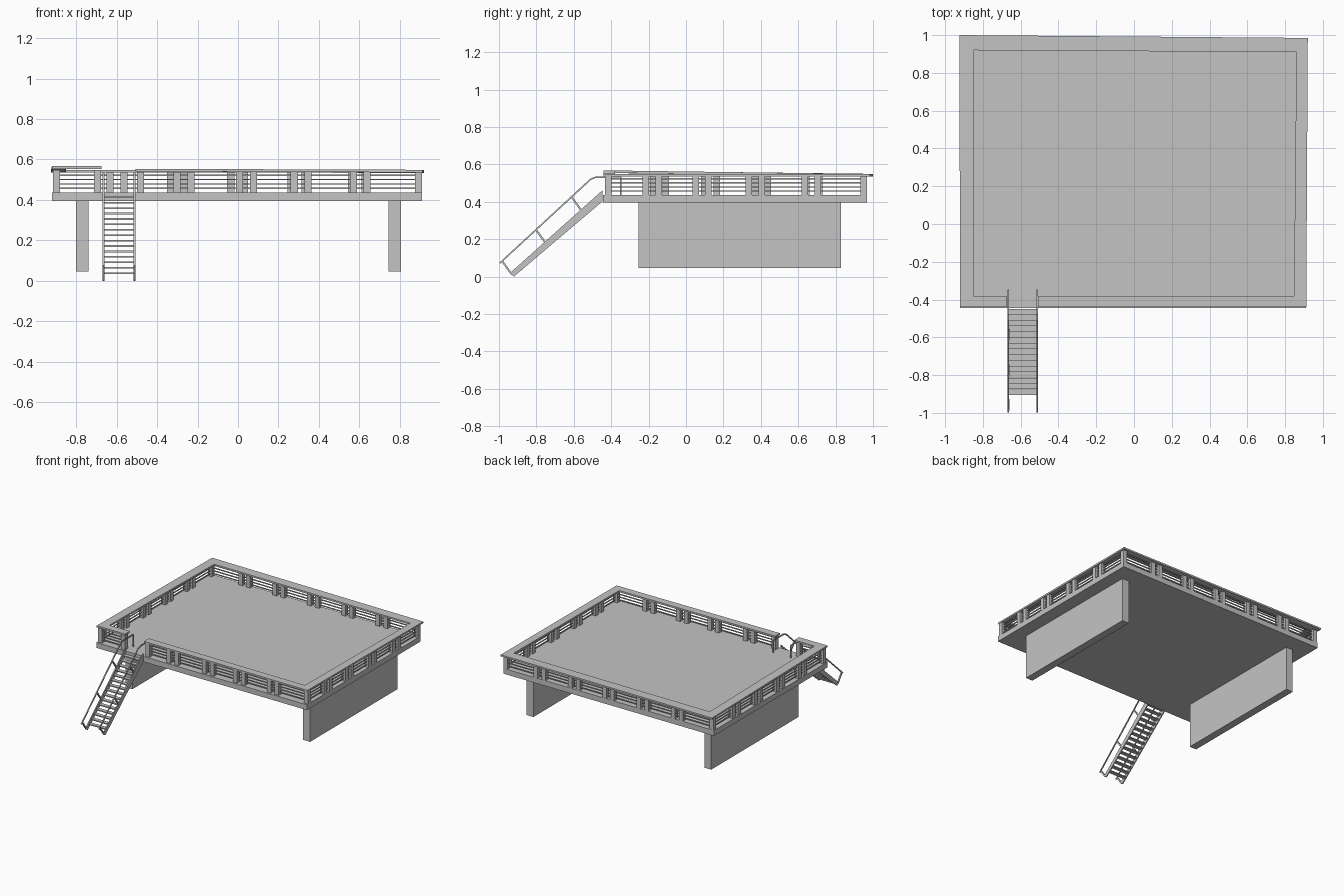
import bpy, bmesh
from mathutils import Vector

if "Cube" in bpy.data.objects:
    bpy.data.objects.remove(bpy.data.objects["Cube"])

mat = bpy.data.materials.new("plain grey")
mat.diffuse_color = (0.55, 0.55, 0.55, 1)
mat.use_nodes = True
mat.node_tree.nodes["Principled BSDF"].inputs["Base Color"].default_value = mat.diffuse_color


def finish(bm, name):
    bmesh.ops.recalc_face_normals(bm, faces=bm.faces)
    me = bpy.data.meshes.new(name)
    bm.to_mesh(me)
    bm.free()
    me.materials.append(mat)
    ob = bpy.data.objects.new(name, me)
    bpy.context.collection.objects.link(ob)
    return ob


def prism(bm, pts, offset):
    """Extrude a polygon of 3D points along an offset."""
    a = [bm.verts.new(p) for p in pts]
    b = [bm.verts.new(Vector(p) + Vector(offset)) for p in pts]
    bm.faces.new(a)
    bm.faces.new(b[::-1])
    for i in range(len(a)):
        j = (i + 1) % len(a)
        bm.faces.new((a[i], b[i], b[j], a[j]))


def box(bm, x0, x1, y0, y1, z0, z1):
    prism(bm, [(x0, y0, z0), (x1, y0, z0), (x1, y1, z0), (x0, y1, z0)], (0, 0, z1 - z0))


def bar(bm, p, q, r):
    """Thin square bar from p to q."""
    p, q = Vector(p), Vector(q)
    d = (q - p).normalized()
    u = d.cross(Vector((0, 0, 1)) if abs(d.z) < 0.9 else Vector((1, 0, 0))).normalized() * r
    v = d.cross(u).normalized() * r
    prism(bm, [p + u + v, p - u + v, p - u - v, p + u - v], q - p)


DECK = 0.437

# deck slab
bm = bmesh.new()
box(bm, -0.92, 0.91, -0.445, 0.968, 0.395, DECK)
finish(bm, "deck")

# supporting walls
for name, x in (("left_support_wall", -0.80), ("right_support_wall", 0.745)):
    bm = bmesh.new()
    box(bm, x, x + 0.06, -0.255, 0.83, 0.045, 0.395)
    finish(bm, name)

# flat handrail caps, slightly skewed and tilted
FL, FR = (-0.92, -0.44, 0.567), (0.912, -0.44, 0.549)
BL, BR = (-0.925, 1.0, 0.549), (0.92, 0.985, 0.547)
fl, fr = (-0.85, -0.38, 0.567), (0.847, -0.38, 0.549)
bl, br = (-0.85, 0.92, 0.549), (0.86, 0.91, 0.547)
caps = {
    "left_rail_cap": (FL, fl, bl, BL),
    "right_rail_cap": (FR, fr, br, BR),
    "back_rail_cap": (BL, bl, br, BR),
    "front_left_rail_cap": (FL, (-0.675, -0.44, 0.567), (-0.675, -0.38, 0.567), fl),
    "front_right_rail_cap": ((-0.508, -0.44, 0.554), FR, fr, (-0.508, -0.38, 0.554)),
}
for name, pts in caps.items():
    bm = bmesh.new()
    prism(bm, pts, (0, 0, -0.013))
    finish(bm, name)

# railing posts: corners, gate posts, and pairs along each side
XL, XR, YF, YB = -0.897, 0.893, -0.415, 0.95
H = 0.0175
bm = bmesh.new()


def post(x, y):
    top = 0.548 if (x < -0.6 and y < 0.3) else 0.538
    box(bm, x - H, x + H, y - H, y + H, DECK, top)


for x in (XL, XR):
    for y in (YF, YB):
        post(x, y)
post(-0.695, YF)
post(-0.483, YF)
for s in (-0.034, 0.034):
    for c in (-0.267, 0.042, 0.312, 0.605):
        post(c + s, YF)
    for k in range(1, 6):
        post(XL + (XR - XL) * k / 6 + s, YB)
    for c in (-0.18, 0.085, 0.37, 0.67):
        post(XR, c + s)
    for k in range(1, 5):
        post(XL, YF + (YB - YF) * k / 5 + s)
finish(bm, "railing_posts")

# thin horizontal bars between posts
bm = bmesh.new()
for z in (0.457, 0.479, 0.501, 0.523):
    for p, q in (((XL, YF), (-0.695, YF)), ((-0.483, YF), (XR, YF)),
                 ((XL, YB), (XR, YB)), ((XL, YF), (XL, YB)), ((XR, YF), (XR, YB))):
        bar(bm, (*p, z), (*q, z), 0.0035)
finish(bm, "railing_bars")

# stair stringers
SX = (-0.665, -0.512)
bm = bmesh.new()
for x in SX:
    prism(bm, [(x - 0.004, -0.94, 0.02), (x - 0.004, -0.92, 0), (x - 0.004, -0.446, 0.402),
               (x - 0.004, -0.446, 0.462)], (0.008, 0, 0))
finish(bm, "stair_stringers")

# stair treads
bm = bmesh.new()
N = 15
for i in range(N):
    t = i / (N - 1)
    y, z = -0.89 + 0.425 * t, 0.038 + 0.375 * t
    box(bm, SX[0], SX[1], y - 0.015, y + 0.015, z - 0.004, z + 0.004)
finish(bm, "stair_treads")

# stair handrails with slanted posts
bm = bmesh.new()
for x in SX:
    path = [(-0.995, 0.072), (-0.51, 0.52), (-0.48, 0.532), (-0.35, 0.532), (-0.35, DECK)]
    for (y0, z0), (y1, z1) in zip(path, path[1:]):
        bar(bm, (x, y0, z0), (x, y1, z1), 0.004)
    for y, z in ((-0.983, 0.083), (-0.802, 0.25), (-0.612, 0.426)):
        bar(bm, (x, y, z), (x, y + 0.052, z - 0.072), 0.005)
finish(bm, "stair_handrails")
